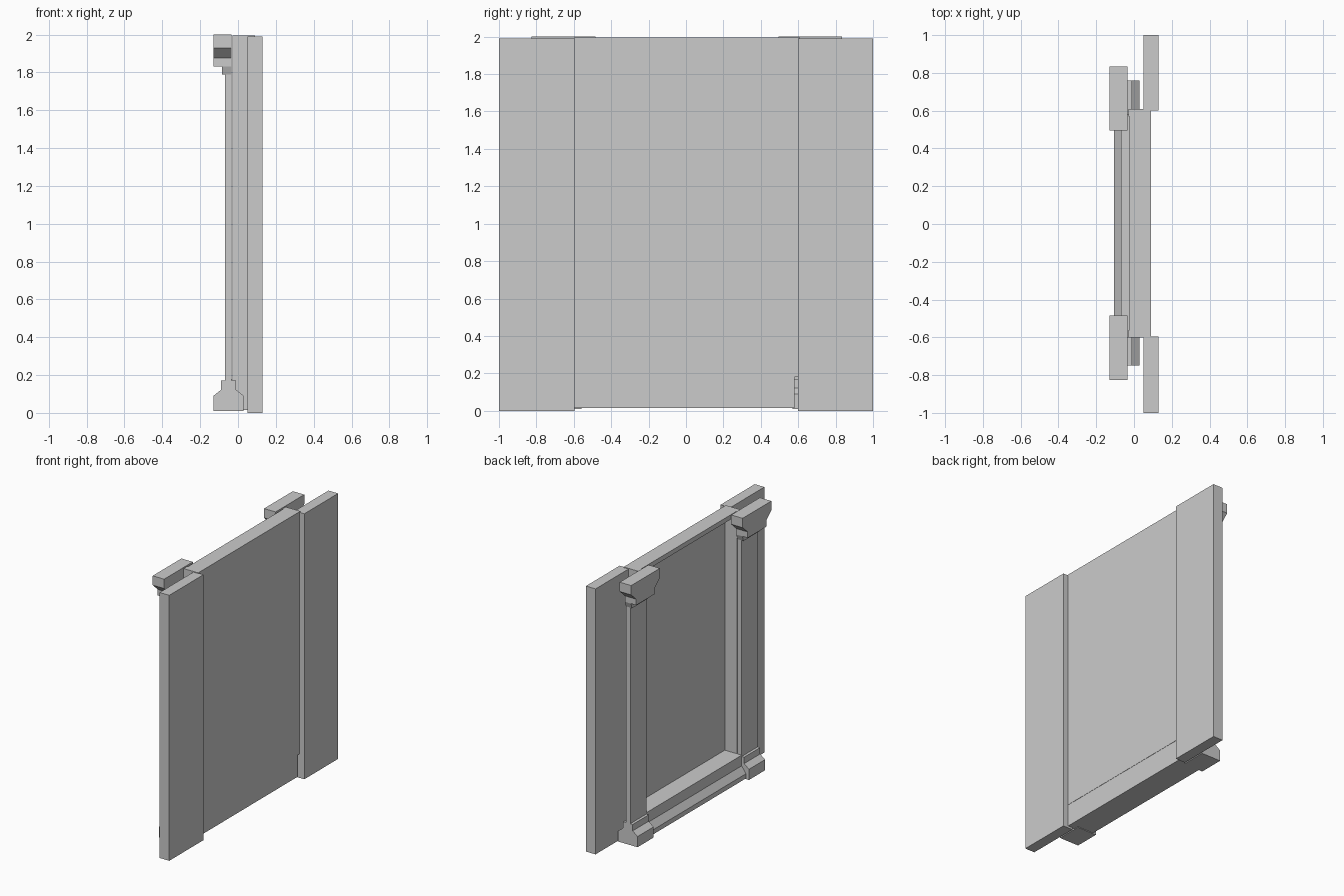
import bpy

if "Cube" in bpy.data.objects:
    bpy.data.objects.remove(bpy.data.objects["Cube"])


def prism(name, pts, to3d, a, b):
    """Extrude a 2D outline between a and b along the remaining axis."""
    n = len(pts)
    verts = [to3d(p, a) for p in pts] + [to3d(p, b) for p in pts]
    faces = [tuple(range(n)), tuple(range(2 * n - 1, n - 1, -1))]
    faces += [(i, i + n, (i + 1) % n + n, (i + 1) % n) for i in range(n)]
    mesh = bpy.data.meshes.new(name)
    mesh.from_pydata(verts, [], faces)
    obj = bpy.data.objects.new(name, mesh)
    bpy.context.collection.objects.link(obj)
    # consistent outward normals
    import bmesh
    bm = bmesh.new()
    bm.from_mesh(mesh)
    bmesh.ops.recalc_face_normals(bm, faces=bm.faces)
    bm.to_mesh(mesh)
    bm.free()
    return obj


def along_y(p, t):
    return (p[0], t, p[1])


def along_x(p, t):
    return (t, p[0], p[1])


def box(name, x0, x1, y0, y1, z0, z1):
    return prism(name, [(x0, z0), (x1, z0), (x1, z1), (x0, z1)], along_y, y0, y1)


# Side walls
box("side_wall_left", 0.05, 0.13, -1.0, -0.595, 0.0, 1.99)
box("side_wall_right", 0.05, 0.13, 0.6, 1.0, 0.0, 1.99)

# Recessed centre panel with its frame
box("centre_panel", 0.07, 0.09, -0.57, 0.58, 0.18, 1.995)
box("frame_jamb_left", -0.03, 0.09, -0.6, -0.56, 0.18, 1.995)
box("frame_jamb_right", -0.03, 0.09, 0.57, 0.61, 0.18, 1.995)
box("frame_header", -0.025, 0.07, -0.56, 0.57, 1.96, 1.995)

# Moulded skirting rail below the panel
rail = [(-0.105, 0.015), (0.088, 0.015), (0.088, 0.18), (-0.07, 0.18),
        (-0.07, 0.1), (-0.105, 0.05)]
prism("base_rail", rail, along_y, -0.6, 0.58)

# Pilasters: plinth, shaft, neck and flared capital
plinth = [(-0.13, 0.01), (0.03, 0.01), (0.03, 0.09), (-0.01, 0.122),
          (-0.01, 0.17), (-0.09, 0.17), (-0.09, 0.122), (-0.13, 0.09)]
for side, c in (("left", -0.655), ("right", 0.665)):
    prism("plinth_" + side, plinth, along_y, c - 0.095, c + 0.095)
    box("shaft_" + side, -0.07, -0.035, c - 0.095, c + 0.095, 0.17, 1.83)
    neck = [(c - 0.095, 1.79), (c + 0.095, 1.79), (c + 0.11, 1.83), (c - 0.11, 1.83)]
    prism("neck_" + side, neck, along_x, -0.085, -0.035)
    half = [(0.11, 1.83), (0.11, 1.875), (0.17, 1.93), (0.17, 2.0)]
    cap = [(c + y, z) for y, z in half] + [(c - y, z) for y, z in reversed(half)]
    prism("capital_" + side, cap, along_x, -0.13, -0.035)
